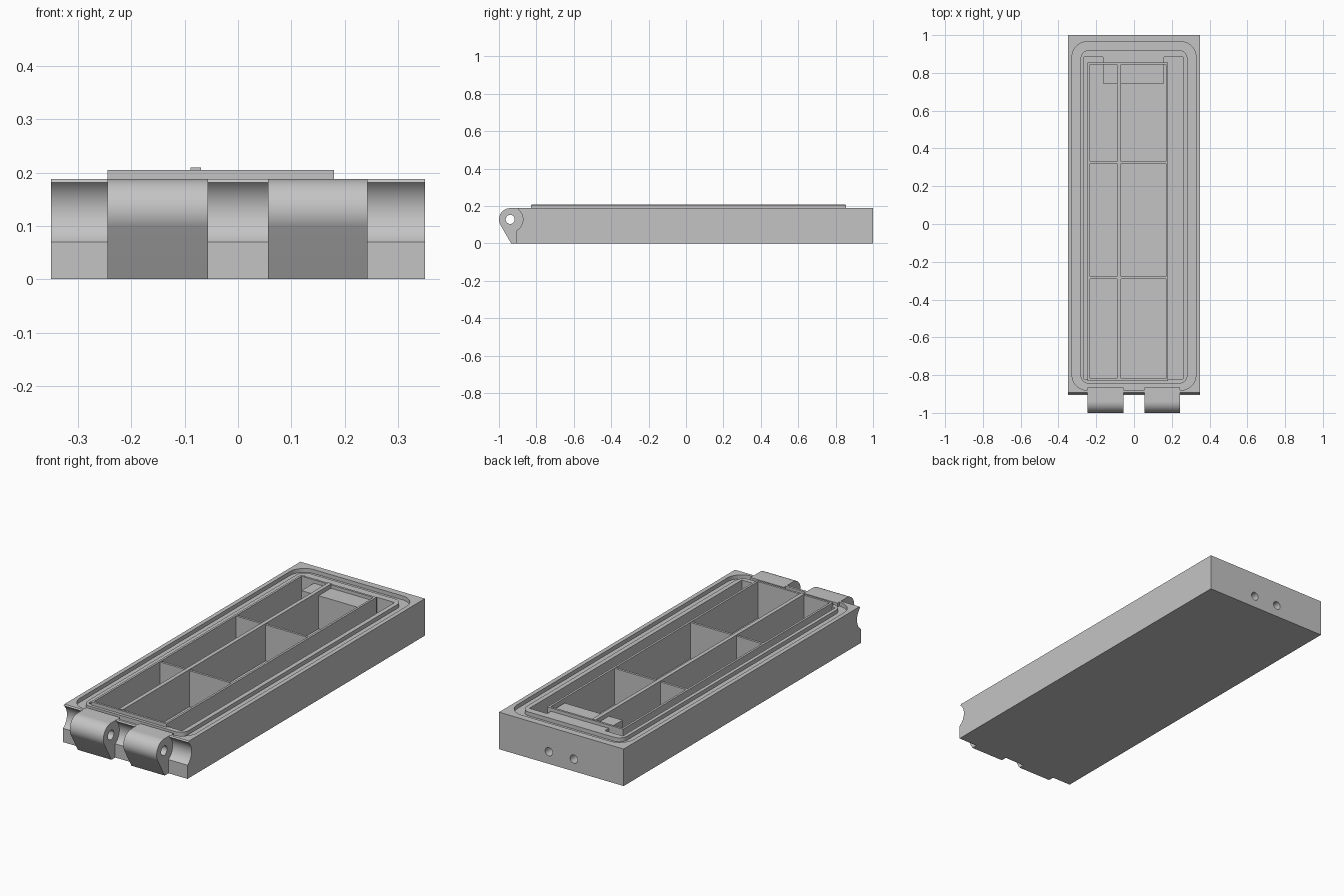
import bpy, bmesh
from math import sin, cos, pi, radians, atan2, acos, hypot

if "Cube" in bpy.data.objects:
    bpy.data.objects.remove(bpy.data.objects["Cube"], do_unlink=True)

grey = bpy.data.materials.new("plain grey")
grey.use_nodes = True
colour = (0.55, 0.55, 0.55, 1)
grey.diffuse_color = colour
grey.node_tree.nodes["Principled BSDF"].inputs["Base Color"].default_value = colour

TOP, FLOOR = 0.188, 0.02
PIN_Y, PIN_Z, KNUCKLE_R, NOTCH_R = -0.94, 0.128, 0.06, 0.068


def finish(name, bm):
    bmesh.ops.recalc_face_normals(bm, faces=bm.faces)
    mesh = bpy.data.meshes.new(name)
    bm.to_mesh(mesh)
    bm.free()
    mesh.materials.append(grey)
    obj = bpy.data.objects.new(name, mesh)
    bpy.context.collection.objects.link(obj)
    return obj


def extrude(name, points, axis, low, high):
    """Extrude a profile: (y, z) along x, (x, z) along y or (x, y) along z."""
    def place(p, h):
        q = list(p)
        q.insert("xyz".index(axis), h)
        return q
    bm = bmesh.new()
    a = [bm.verts.new(place(p, low)) for p in points]
    b = [bm.verts.new(place(p, high)) for p in points]
    bm.faces.new(a)
    bm.faces.new(b)
    for i in range(len(a)):
        bm.faces.new((a[i - 1], a[i], b[i], b[i - 1]))
    return finish(name, bm)


def box(name, x0, x1, y0, y1, z0, z1):
    return extrude(name, [(x0, y0), (x1, y0), (x1, y1), (x0, y1)], "z", z0, z1)


def arc(cx, cy, r, start, end, n):
    return [(cx + r * cos(start + (end - start) * i / n),
             cy + r * sin(start + (end - start) * i / n)) for i in range(n + 1)]


def rounded(x0, x1, y0, y1, r):
    pts = []
    for i, (x, y) in enumerate([(x1 - r, y1 - r), (x0 + r, y1 - r),
                                (x0 + r, y0 + r), (x1 - r, y0 + r)]):
        pts += arc(x, y, r, i * pi / 2, (i + 1) * pi / 2, 8)
    return pts


def ring(name, outer, inner, z0, z1):
    bm = bmesh.new()
    loops = [[bm.verts.new((x, y, z)) for x, y in pts]
             for pts, z in ((outer, z0), (outer, z1), (inner, z1), (inner, z0))]
    for k in range(4):
        a, b = loops[k - 1], loops[k]
        for i in range(len(a)):
            bm.faces.new((a[i - 1], a[i], b[i], b[i - 1]))
    return finish(name, bm)


def cut(obj, cutter):
    mod = obj.modifiers.new("cut", "BOOLEAN")
    mod.operation, mod.solver, mod.object = "DIFFERENCE", "EXACT", cutter
    bpy.context.view_layer.objects.active = obj
    bpy.ops.object.modifier_apply(modifier=mod.name)
    bpy.data.objects.remove(cutter, do_unlink=True)


def smooth(obj):
    bpy.ops.object.select_all(action="DESELECT")
    obj.select_set(True)
    bpy.context.view_layer.objects.active = obj
    bpy.ops.object.shade_smooth_by_angle(angle=radians(30))


# Case body with a concave hinge clearance along the front
profile = [(1, 0), (-0.905, 0)]
profile += arc(PIN_Y, PIN_Z, NOTCH_R, radians(-59), radians(52), 20)
profile += [(-0.893, TOP), (1, TOP)]
body = extrude("case_body", profile, "x", -0.35, 0.35)

# Cavity, leaving a solid screw block at the back
cut(body, extrude("cavity_cutter", [
    (-0.265, -0.82), (0.26, -0.82), (0.26, 0.885), (0.16, 0.885),
    (0.16, 0.745), (-0.165, 0.745), (-0.165, 0.885), (-0.265, 0.885)],
    "z", FLOOR, 0.3))

# Seal groove around the rim
cut(body, ring("groove_cutter", rounded(-0.328, 0.328, -0.88, 0.965, 0.08),
               rounded(-0.283, 0.283, -0.845, 0.92, 0.045), TOP - 0.02, 0.3))

# Two blind screw holes in the back face
for x in (-0.07, 0.07):
    cut(body, extrude("screw_hole_cutter", arc(x, 0.062, 0.021, 0, 2 * pi, 24)[:-1],
                      "y", 0.86, 1.1))
smooth(body)

# Hinge knuckles: round barrel, tangent slope to the base, pin hole
foot_y = -0.935
dy, dz = foot_y - PIN_Y, -PIN_Z
tangent = atan2(dz, dy) + 2 * pi - acos(KNUCKLE_R / hypot(dy, dz))
for name, x0, x1 in (("right_knuckle", -0.245, -0.056), ("left_knuckle", 0.056, 0.243)):
    pts = [(-0.865, 0), (-0.865, TOP)]
    pts += arc(PIN_Y, PIN_Z, KNUCKLE_R, pi / 2, tangent, 24) + [(foot_y, 0)]
    knuckle = extrude(name, pts, "x", x0, x1)
    cut(knuckle, extrude("pin_cutter", arc(PIN_Y, PIN_Z, 0.024, 0, 2 * pi, 32)[:-1],
                         "x", -0.5, 0.5))
    smooth(knuckle)

# Inner tray frame and its dividers
X0, X1, Y0, Y1, WALL = -0.245, 0.18, -0.83, 0.855, 0.011
for name, x0, x1, y0, y1 in (("tray_right_wall", X0, X0 + WALL, Y0, Y1),
                             ("tray_left_wall", X1 - WALL, X1, Y0, Y1),
                             ("tray_front_wall", X0 + WALL, X1 - WALL, Y0, Y0 + WALL),
                             ("tray_back_wall", X0 + WALL, X1 - WALL, Y1 - WALL, Y1)):
    box(name, x0, x1, y0, y1, FLOOR - 0.005, 0.205)
box("long_divider", -0.089, -0.069, Y0 + 0.003, Y1 - 0.003, FLOOR - 0.005, 0.209)
for name, y in (("front_cross_divider", -0.285), ("back_cross_divider", 0.325)):
    box(name, X0 + WALL, X1 - WALL, y - 0.006, y + 0.006, FLOOR - 0.005, 0.203)
